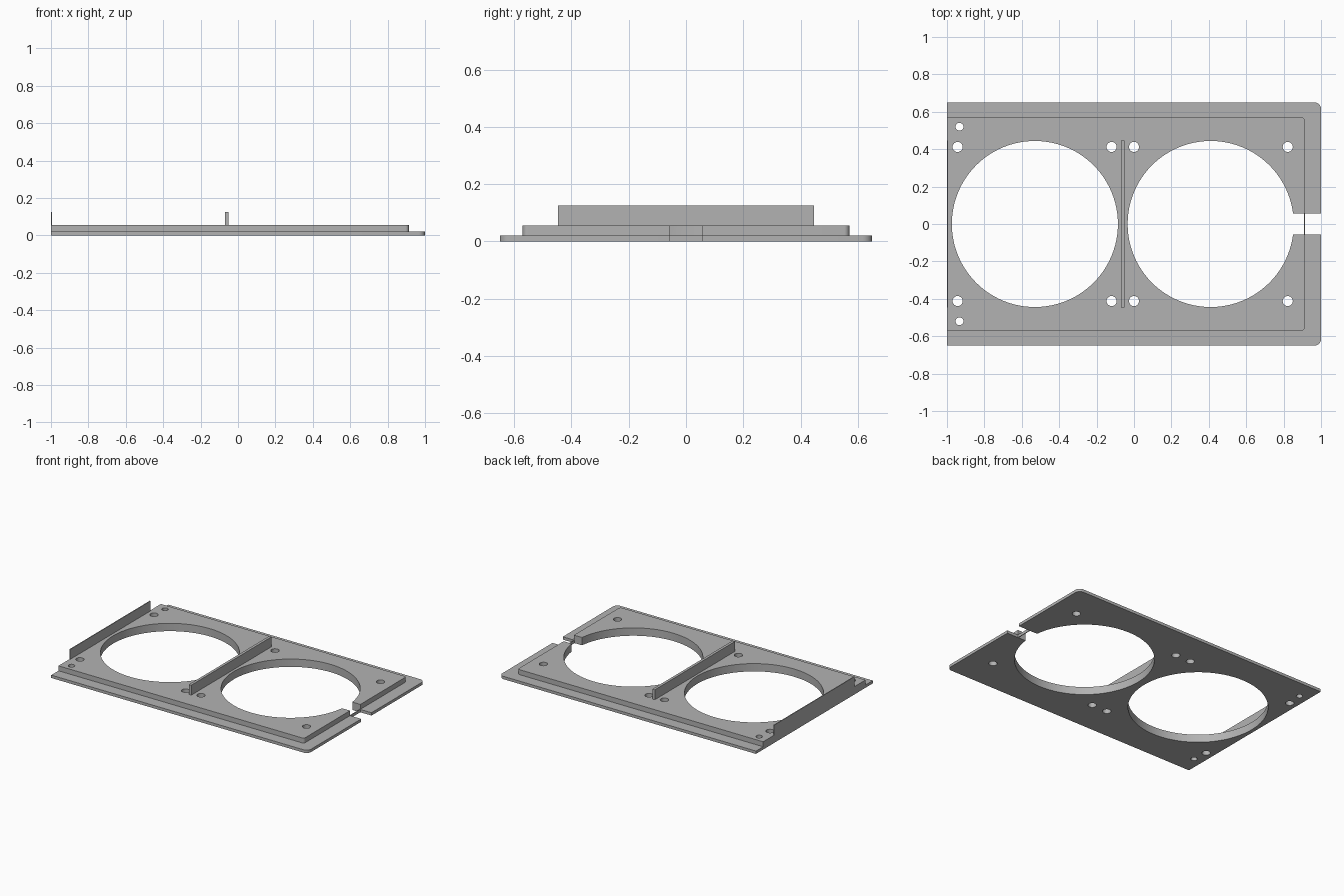
import bpy, bmesh, math

cube = bpy.data.objects.get("Cube")
if cube:
    bpy.data.objects.remove(cube, do_unlink=True)

grey = bpy.data.materials.new("plain grey")
grey.use_nodes = True
colour = (0.45, 0.45, 0.45, 1)
grey.diffuse_color = colour
grey.node_tree.nodes["Principled BSDF"].inputs["Base Color"].default_value = colour


def prism(name, outline, z0, z1):
    """Extrude a flat counter-clockwise outline from z0 to z1."""
    bm = bmesh.new()
    face = bm.faces.new([bm.verts.new((x, y, z0)) for x, y in outline])
    top = bmesh.ops.extrude_face_region(bm, geom=[face])["geom"]
    bmesh.ops.translate(bm, vec=(0, 0, z1 - z0),
                        verts=[v for v in top if isinstance(v, bmesh.types.BMVert)])
    bmesh.ops.recalc_face_normals(bm, faces=bm.faces)
    mesh = bpy.data.meshes.new(name)
    bm.to_mesh(mesh)
    bm.free()
    mesh.materials.append(grey)
    obj = bpy.data.objects.new(name, mesh)
    bpy.context.collection.objects.link(obj)
    return obj


def rect(x0, x1, half):
    return [(x0, -half), (x1, -half), (x1, half), (x0, half)]


def arc(cx, cy, r, start, end, steps):
    angles = [math.radians(start + (end - start) * i / steps) for i in range(steps + 1)]
    return [(cx + r * math.cos(a), cy + r * math.sin(a)) for a in angles]


def plate_outline(x1, half, r):
    """Square corners on the right side, rounded ones on the left."""
    return ([(-1, -half)] + arc(x1 - r, r - half, r, -90, 0, 8)
            + arc(x1 - r, half - r, r, 0, 90, 8) + [(-1, half)])


def hole(x, y, r, steps):
    return prism("hole_cutter", arc(x, y, r, 0, 360, steps)[:-1], -0.1, 0.2)


# Stepped plates
base_plate = prism("base_plate", plate_outline(1, 0.65, 0.035), 0, 0.02)
raised_plate = prism("raised_plate", plate_outline(0.913, 0.57, 0.018), 0.02, 0.055)

# Large openings, cable slot and screw holes
cutters = [hole(x, 0, 0.444, 96) for x in (-0.53, 0.41)]
cutters.append(prism("slot_cutter", rect(0.78, 1.1, 0.057), -0.1, 0.2))
for side in (-1, 1):
    cutters += [hole(x, side * 0.412, 0.027, 24) for x in (-0.943, -0.12, 0, 0.822)]
    cutters.append(hole(-0.933, side * 0.52, 0.021, 24))

for plate in (base_plate, raised_plate):
    for cutter in cutters:
        mod = plate.modifiers.new("cut", "BOOLEAN")
        mod.operation = "DIFFERENCE"
        mod.solver = "EXACT"
        mod.object = cutter
    bpy.context.view_layer.update()
    graph = bpy.context.evaluated_depsgraph_get()
    cut_mesh = bpy.data.meshes.new_from_object(plate.evaluated_get(graph))
    plate.modifiers.clear()
    plate.data = cut_mesh
for cutter in cutters:
    bpy.data.objects.remove(cutter, do_unlink=True)

# Upright ribs and the thin strip across the slot
prism("middle_rib", rect(-0.07, -0.051, 0.447), 0.055, 0.125)
prism("end_rib", rect(-1, -0.994, 0.447), 0.055, 0.125)
prism("slot_strip", rect(0.908, 0.913, 0.057), 0, 0.02)

# Smooth hole walls and corners, crisp edges elsewhere
bpy.ops.object.select_all(action="DESELECT")
for plate in (base_plate, raised_plate):
    plate.select_set(True)
    bpy.context.view_layer.objects.active = plate
bpy.ops.object.shade_smooth_by_angle(angle=math.radians(30))
